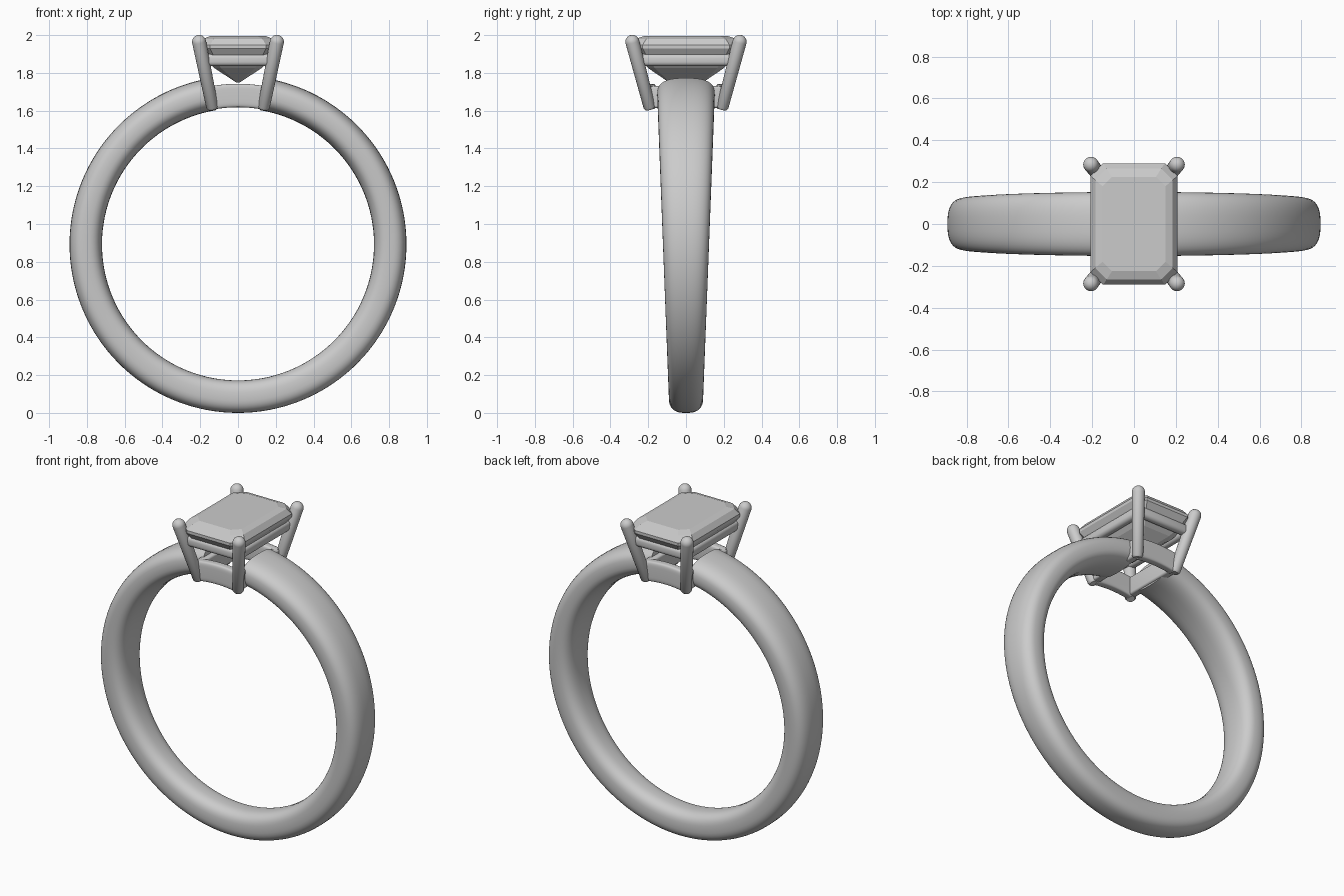
import bpy, bmesh, math
from mathutils import Vector

if "Cube" in bpy.data.objects:
    bpy.data.objects.remove(bpy.data.objects["Cube"])

CZ = 0.892          # centre height of the band


def finish(name, bm, smooth=40):
    bmesh.ops.recalc_face_normals(bm, faces=bm.faces)
    me = bpy.data.meshes.new(name)
    bm.to_mesh(me)
    bm.free()
    ob = bpy.data.objects.new(name, me)
    bpy.context.collection.objects.link(ob)
    if smooth:
        bpy.ops.object.select_all(action='DESELECT')
        ob.select_set(True)
        bpy.context.view_layer.objects.active = ob
        bpy.ops.object.shade_smooth_by_angle(angle=math.radians(smooth))
    return ob


def loft(name, rings, smooth=40):
    """Skin a list of equal-length point rings and cap both ends."""
    bm = bmesh.new()
    vs = [[bm.verts.new(p) for p in r] for r in rings]
    n = len(rings[0])
    for a, b in zip(vs, vs[1:]):
        for i in range(n):
            j = (i + 1) % n
            bm.faces.new((a[i], a[j], b[j], b[i]))
    bm.faces.new(vs[0][::-1])
    bm.faces.new(vs[-1])
    return finish(name, bm, smooth)


def superellipse(hr, hy, e, n=40):
    pts = []
    for i in range(n):
        t = 2 * math.pi * i / n
        c, s = math.cos(t), math.sin(t)
        pts.append((hr * math.copysign(abs(c) ** (2 / e), c),
                    hy * math.copysign(abs(s) ** (2 / e), s)))
    return pts


def arc_sweep(name, a0, a1, steps, radius, hr, width, y0, e):
    """Sweep a rounded section about the finger axis; angle 0 is straight up."""
    rings = []
    for k in range(steps + 1):
        a = a0 + (a1 - a0) * k / steps
        rings.append([((radius + r) * math.sin(a), y0 + y,
                       CZ + (radius + r) * math.cos(a))
                      for r, y in superellipse(hr, width(a), e)])
    return loft(name, rings)


def rod(name, p, q, r0, r1, n=20):
    """Tapered rod with a domed top."""
    p, q = Vector(p), Vector(q)
    d = (q - p).normalized()
    u = d.cross(Vector((0, 1, 0))).normalized()
    v = d.cross(u)
    stations = [(p, r0 * 0.75), (p + d * 0.012, r0)]
    for k in range(8):
        t = k / 8 * math.pi / 2
        stations.append((q + d * r1 * math.sin(t), r1 * math.cos(t)))
    stations.append((q + d * r1, r1 * 0.03))
    rings = [[c + (u * math.cos(2 * math.pi * i / n) + v * math.sin(2 * math.pi * i / n)) * r
              for i in range(n)] for c, r in stations]
    return loft(name, rings, 50)


def bar(name, centre, size, bevel):
    bm = bmesh.new()
    bmesh.ops.create_cube(bm, size=1)
    for v in bm.verts:
        v.co = Vector([v.co[i] * size[i] + centre[i] for i in range(3)])
    bmesh.ops.bevel(bm, geom=bm.edges[:], offset=bevel, segments=4,
                    profile=0.5, affect='EDGES')
    return finish(name, bm)


# Tapered band, open under the setting
arc_sweep("band", 0.16, 2 * math.pi - 0.16, 128, 0.806, 0.086,
          lambda a: 0.122 + 0.031 * math.cos(a), 0, 2.7)

# Lower basket: curved front and back bars, straight side bars
for label, s in (("front", -1), ("back", 1)):
    arc_sweep(label + "_base_bar", -0.17, 0.17, 10, 0.788, 0.062,
              lambda a: 0.027, s * 0.185, 5)
for label, s in (("left", -1), ("right", 1)):
    bar(label + "_base_bar", (s * 0.13, 0, 1.672), (0.05, 0.38, 0.115), 0.012)

# Gallery rail under the stone
for label, s in (("front", -1), ("back", 1)):
    bar(label + "_gallery_rail", (0, s * 0.247, 1.868), (0.36, 0.05, 0.064), 0.022)
for label, s in (("left", -1), ("right", 1)):
    bar(label + "_gallery_rail", (s * 0.172, 0, 1.868), (0.05, 0.5, 0.064), 0.022)

# Four leaning prongs
for fl, sy in (("front", -1), ("back", 1)):
    for lr, sx in (("left", -1), ("right", 1)):
        rod(f"{fl}_{lr}_prong", (sx * 0.134, sy * 0.19, 1.608),
            (sx * 0.206, sy * 0.284, 1.964), 0.032, 0.037)


# Step-cut stone: clipped-corner rectangles from keel to table
def clipped(hx, hy, c, z):
    return [(hx, hy - c, z), (hx - c, hy, z), (c - hx, hy, z), (-hx, hy - c, z),
            (-hx, c - hy, z), (c - hx, -hy, z), (hx - c, -hy, z), (hx, c - hy, z)]


steps = [(0.010, 0.090, 0.004, 1.75), (0.125, 0.200, 0.035, 1.825),
         (0.175, 0.255, 0.050, 1.88), (0.208, 0.290, 0.060, 1.93),
         (0.208, 0.290, 0.060, 1.948), (0.185, 0.265, 0.055, 1.98),
         (0.150, 0.225, 0.045, 1.994)]
loft("stone", [clipped(*s) for s in steps], 0)
